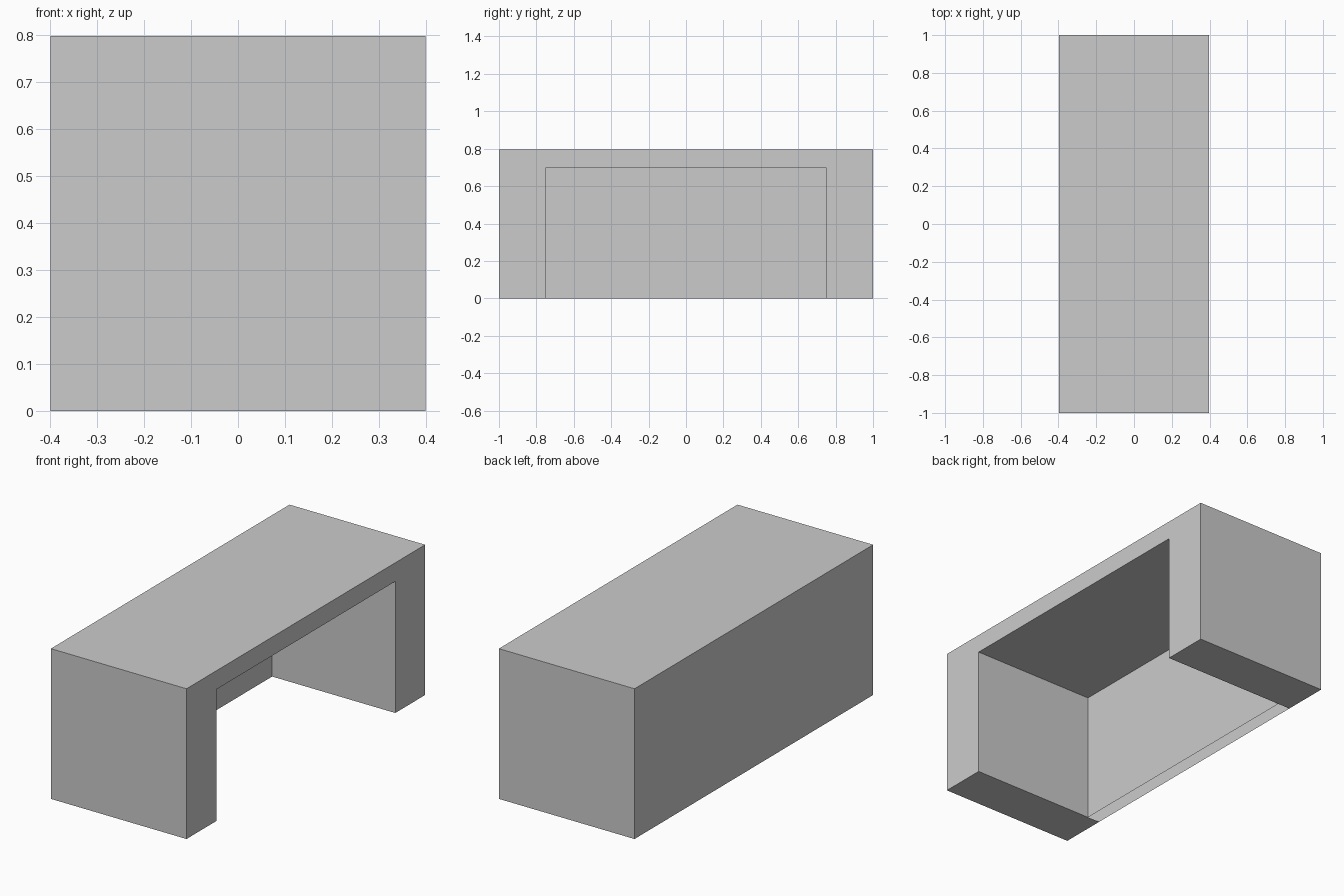
import bpy
import bmesh

if "Cube" in bpy.data.objects:
    bpy.data.objects.remove(bpy.data.objects["Cube"])

X, Y, Z = 0.398, 1.0, 0.797      # outer half depth, half length, height
KY, KZ = 0.75, 0.698             # knee space half width and height
PANEL_X = -0.325                 # inner face of the back panel

bm = bmesh.new()


def face(points):
    return bm.faces.new([bm.verts.new(p) for p in points])


# Outer and knee-space outlines, both open at the floor
outer = [(-Y, 0), (-Y, Z), (Y, Z), (Y, 0)]
inner = [(-KY, 0), (-KY, KZ), (KY, KZ), (KY, 0)]


def wall(outline, x0, x1, flip=False):
    for (ya, za), (yb, zb) in zip(outline, outline[1:]):
        quad = [(x0, ya, za), (x1, ya, za), (x1, yb, zb), (x0, yb, zb)]
        face(quad[::-1] if flip else quad)


# Ends and top, then knee-space sides and ceiling
wall(outer, -X, X)
wall(inner, PANEL_X, X, flip=True)

# Open side (arch), outer back, inner back panel
face([(X, y, z) for y, z in (outer + inner[::-1])[::-1]])
face([(-X, y, z) for y, z in outer])
face([(PANEL_X, y, z) for y, z in inner[::-1]])

# Undersides of the two pedestals; the hollow back panel stays open below
for s in (-1, 1):
    y0, y1 = sorted((s * KY, s * Y))
    face([(-X, y0, 0), (-X, y1, 0), (X, y1, 0), (X, y0, 0)])

bmesh.ops.remove_doubles(bm, verts=bm.verts, dist=1e-5)

mesh = bpy.data.meshes.new("desk_body")
bm.to_mesh(mesh)
bm.free()
bpy.context.collection.objects.link(bpy.data.objects.new("desk_body", mesh))
